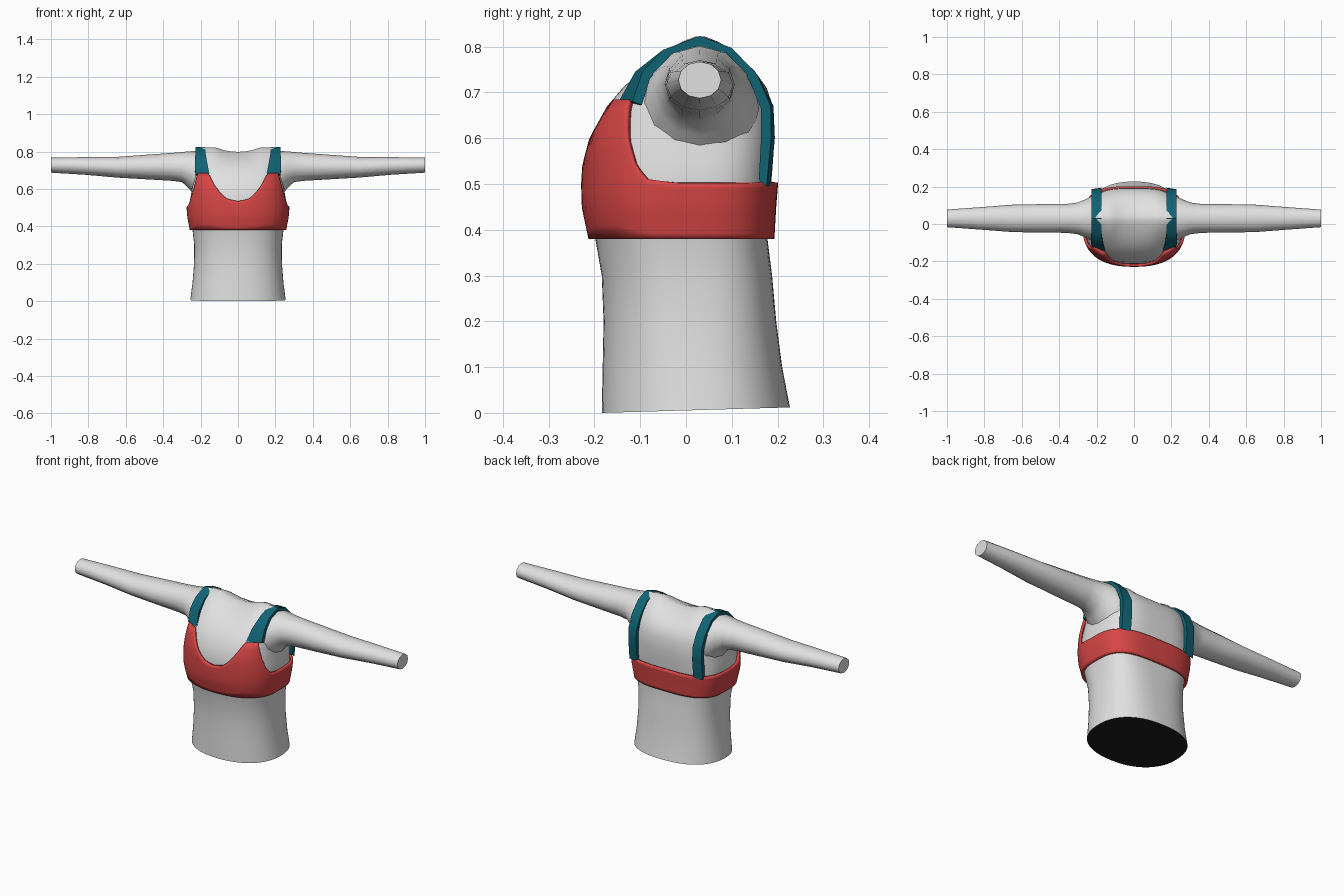
import bpy, math
from math import sin, cos, radians, pi

if "Cube" in bpy.data.objects:
    bpy.data.objects.remove(bpy.data.objects["Cube"])


def material(name, rgb):
    m = bpy.data.materials.new(name)
    m.diffuse_color = (*rgb, 1)
    m.use_nodes = True
    m.node_tree.nodes["Principled BSDF"].inputs["Base Color"].default_value = m.diffuse_color
    return m


GREY = material("light grey", (0.75, 0.75, 0.75))
RED = material("red fabric", (0.68, 0.06, 0.06))
TEAL = material("teal strap", (0.005, 0.125, 0.175))
DARK = material("dark underside", (0.012, 0.012, 0.012))


def make(name, verts, faces, mats, angle=40):
    me = bpy.data.meshes.new(name)
    me.from_pydata(verts, [], faces)
    ob = bpy.data.objects.new(name, me)
    bpy.context.collection.objects.link(ob)
    for m in mats:
        me.materials.append(m)
    bpy.ops.object.select_all(action='DESELECT')
    ob.select_set(True)
    bpy.context.view_layer.objects.active = ob
    bpy.ops.object.mode_set(mode='EDIT')
    bpy.ops.mesh.select_all(action='SELECT')
    bpy.ops.mesh.normals_make_consistent(inside=False)
    bpy.ops.object.mode_set(mode='OBJECT')
    bpy.ops.object.shade_smooth_by_angle(angle=radians(angle))
    return ob


def lerp_table(table, t):
    for a, b in zip(table, table[1:]):
        if t <= b[0]:
            f = max(0, (t - a[0]) / (b[0] - a[0]))
            return [p + (q - p) * f for p, q in zip(a, b)]
    return list(table[-1])


# Body sections: height, half width, front y, back y, front and back squareness
BODY = [
    (0.00, .255, -.184, .227, .90, .85),
    (0.10, .243, -.182, .210, .90, .80),
    (0.20, .235, -.180, .197, .88, .75),
    (0.30, .234, -.184, .188, .85, .70),
    (0.38, .243, -.198, .178, .83, .62),
    (0.45, .256, -.213, .182, .82, .60),
    (0.50, .260, -.214, .186, .82, .60),
    (0.55, .255, -.211, .190, .78, .60),
    (0.60, .246, -.204, .193, .73, .60),
    (0.67, .236, -.172, .190, .65, .60),
    (0.71, .234, -.138, .176, .62, .60),
    (0.75, .232, -.098, .150, .60, .60),
    (0.79, .226, -.048, .108, .60, .60),
    (0.81, .220, -.012, .074, .60, .60),
    (0.822, .205, .020, .042, .60, .60),
]


def body_point(theta, z, off=0.0):
    """Point on the body; theta runs from the front centre round to +x."""
    _, hw, yf, yb, ef, eb = lerp_table(BODY, z)
    s, c = sin(theta), cos(theta)
    e = ef if c > 0 else eb
    yc, d = (yf + yb) / 2, (yb - yf) / 2
    x = math.copysign(abs(s) ** e, s) * (hw + off)
    y = yc - math.copysign(abs(c) ** e, c) * (d + off)
    return x, y, z


# Torso, with a shallow dip where the neck is cut
N = 72
verts, faces = [], []
for ring in BODY:
    for i in range(N):
        x, y, z = body_point(2 * pi * i / N, ring[0])
        if z == 0:
            z = max(0, .012 * (y + .184) / .41)
        if z > .74:
            z -= .024 * max(0, 1 - (x / .12) ** 2) * min(1, (z - .74) / .06)
        verts.append((x, y, z))
for r in range(len(BODY) - 1):
    for i in range(N):
        j = (i + 1) % N
        faces.append((r * N + i, r * N + j, (r + 1) * N + j, (r + 1) * N + i))
base = (len(BODY) - 1) * N
for i in range(-N // 4, N // 4):        # close the shoulder ridge front to back
    a, b = i % N, (i + 1) % N
    c, d = (N // 2 - i - 1) % N, (N // 2 - i) % N
    quad = list(dict.fromkeys((a, b, c, d)))
    faces.append([base + k for k in quad])
faces.append(list(range(N)))            # underside
torso = make("torso", verts, faces, [GREY, DARK])
torso.data.polygons[len(faces) - 1].material_index = 1

# Arms: x, half depth, centre height, half height
ARM = [
    (.15, .130, .660, .130), (.20, .130, .666, .134), (.235, .115, .685, .117),
    (.265, .100, .703, .098), (.30, .085, .717, .080), (.36, .077, .718, .074),
    (.50, .076, .717, .065), (.65, .073, .716, .055), (.82, .060, .723, .047),
    (1.0, .047, .727, .040),
]
S = 12
for side, label in ((1, "left"), (-1, "right")):
    verts, faces = [], []
    for x, ry, zc, rz in ARM:
        for i in range(S):
            a = 2 * pi * i / S
            verts.append((side * x, .03 + ry * cos(a), zc + rz * sin(a)))
    for r in range(len(ARM) - 1):
        for i in range(S):
            j = (i + 1) % S
            faces.append((r * S + i, r * S + j, (r + 1) * S + j, (r + 1) * S + i))
    faces.append(list(range(S)))
    faces.append([(len(ARM) - 1) * S + i for i in range(S)])
    make(label + "_arm", verts, faces, [GREY])

# Top edge of the garment: angle from front centre, height
EDGE = [
    (0, .535), (8, .547), (16, .585), (23, .635), (29.5, .684), (53, .684),
    (58, .64), (63, .59), (68, .54), (75, .511), (90, .502), (180, .503),
]
COLS, ROWS = 144, 10
verts, faces = [], []
for i in range(COLS):
    deg = 360 * i / COLS
    top = lerp_table(EDGE, min(deg, 360 - deg))[1]
    for r in range(ROWS + 1):
        z = .38 + (top - .38) * r / ROWS
        verts.append(body_point(radians(deg), z, .015))
for i in range(COLS):
    j = (i + 1) % COLS
    for r in range(ROWS):
        a, b = i * (ROWS + 1) + r, j * (ROWS + 1) + r
        faces.append((a, b, b + 1, a + 1))
top_garment = make("cropped_top", verts, faces, [RED], 50)
mod = top_garment.modifiers.new("thickness", 'SOLIDIFY')
mod.thickness = .014
mod.offset = -1

# Straps: y, z, inner x, outer x, inner and outer y shift
STRAP = [
    (-.133, .680, .152, .228, -.014, .016), (-.105, .745, .166, .230, -.006, .010),
    (-.050, .793, .174, .228, 0, 0), (.030, .823, .174, .227, 0, 0),
    (.100, .797, .174, .227, 0, 0), (.155, .740, .174, .227, 0, 0),
    (.189, .670, .174, .227, .002, -.004), (.192, .600, .174, .227, .002, -.006),
    (.182, .495, .174, .227, .002, -.006),
]
for side, label in ((1, "left"), (-1, "right")):
    verts, faces = [], []
    for y, z, xi, xo, di, do in STRAP:
        dy, dz = .03 - y, .62 - z
        k = .022 / math.hypot(dy, dz)
        verts += [(side * xi, y + di, z), (side * xo, y + do, z),
                  (side * xo, y + do + dy * k, z + dz * k),
                  (side * xi, y + di + dy * k, z + dz * k)]
    for r in range(len(STRAP) - 1):
        for i in range(4):
            j = (i + 1) % 4
            faces.append((r * 4 + i, r * 4 + j, r * 4 + 4 + j, r * 4 + 4 + i))
    faces += [(0, 1, 2, 3), tuple(len(verts) - 4 + i for i in range(4))]
    make(label + "_strap", verts, faces, [TEAL])
